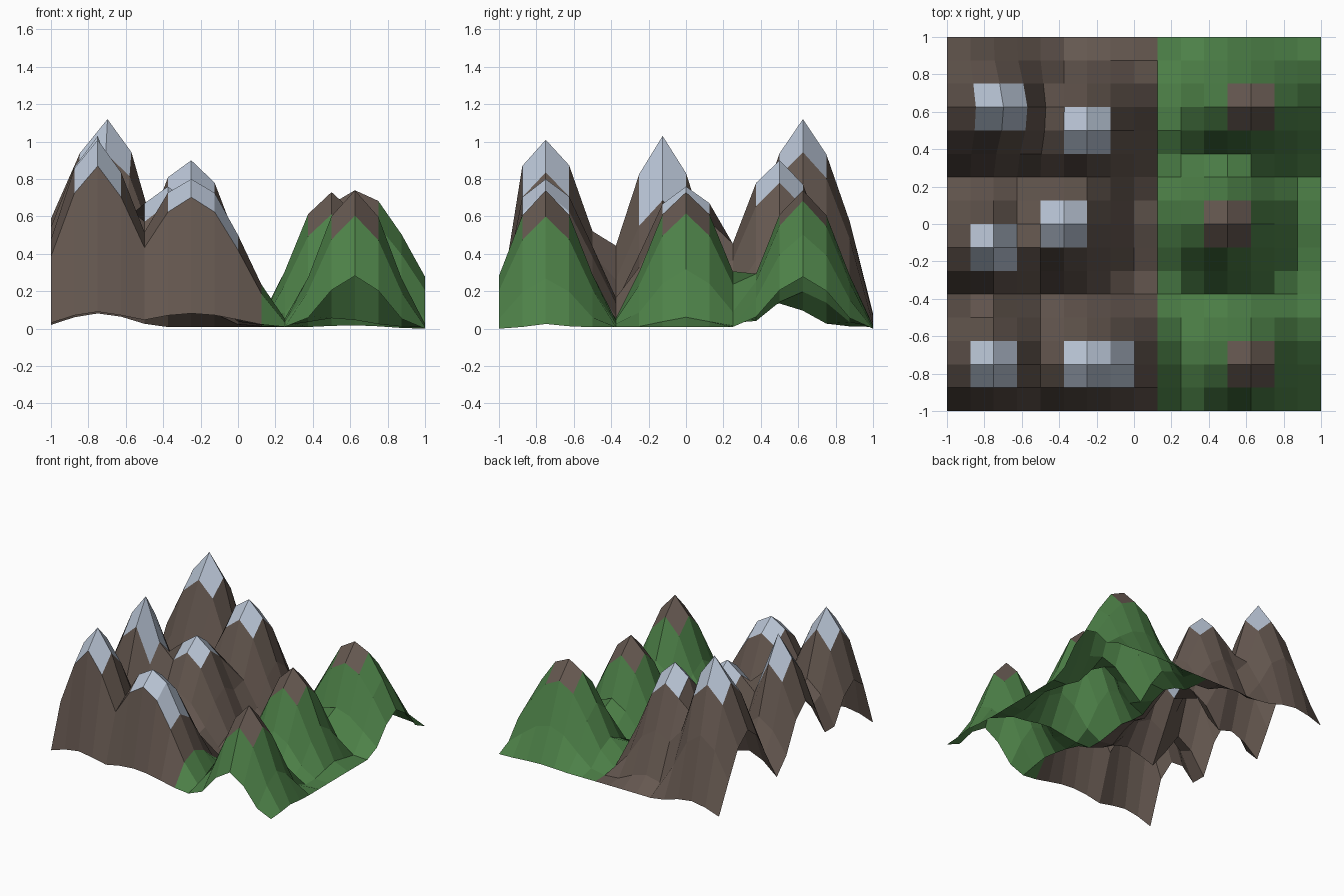
import bpy, bmesh, math

if "Cube" in bpy.data.objects:
    bpy.data.objects.remove(bpy.data.objects["Cube"])

N, STEP = 16, 0.125

# peaks: x, y, tip height, body height, left x radius, right x radius, y radius
MOUNTAINS = [
    (-0.75, 0.625, 1.12, 1.07, 0.53, 0.52, 0.52), (-0.25, 0.5, 0.90, 0.90, 0.54, 0.49, 0.48),
    (-0.75, -0.125, 1.03, 0.98, 0.53, 0.32, 0.46), (-0.375, 0.0, 0.76, 0.76, 0.5, 0.5, 0.5),
    (-0.75, -0.75, 1.01, 1.01, 0.48, 0.43, 0.5), (-0.25, -0.75, 0.80, 0.80, 0.58, 0.58, 0.52),
]
HILLS = [
    (0.625, 0.625, 0.74, 0.74, 0.56, 0.64, 0.43), (0.5, 0.0, 0.73, 0.73, 0.44, 0.45, 0.44),
    (0.625, -0.75, 0.74, 0.74, 0.42, 0.42, 0.43),
]


def bump(x, y, px, py, h, left, right, ry):
    d = math.hypot((x - px) / (left if x < px else right), (y - py) / ry)
    return h * math.cos(d * math.pi / 2) ** 2 if d < 1 else 0.0


def height(x, y):
    for px, py, tip, *_ in MOUNTAINS + HILLS:
        if abs(x - px) + abs(y - py) < 0.01:
            return tip
    vals = sorted((bump(x, y, p[0], p[1], *p[3:]) for p in MOUNTAINS + HILLS), reverse=True)
    z = vals[0] + (0.12 if x > 0.2 else 0.05) * sum(vals[1:])
    if y < -0.99 and x < 0.2:      # steep front foot of the mountains
        z *= 0.17
    if y > 0.99:
        z *= 0.4
    return z + 0.02 * (1 - (x * x + y * y) / 2)


def material(name, rgb):
    m = bpy.data.materials.new(name)
    m.diffuse_color = (*rgb, 1)
    m.use_nodes = True
    m.node_tree.nodes["Principled BSDF"].inputs["Base Color"].default_value = m.diffuse_color
    return m


def near(x, y, peaks):
    return any(abs(x - p[0]) < 0.12 and abs(y - p[1]) < 0.12 for p in peaks)


# terrain grid raised by the peaks, the tallest leaning slightly to the right
bm = bmesh.new()
grid = []
for j in range(N + 1):
    row = []
    for i in range(N + 1):
        x, y = -1 + i * STEP, -1 + j * STEP
        shift = 0.0 if abs(x) > 0.99 else bump(x, y, -0.67, 0.6, 0.058, 0.42, 0.34, 0.35)
        row.append(bm.verts.new((x + shift, y, height(x, y))))
    grid.append(row)

# cells coloured as rock, grass or snow
for j in range(N):
    for i in range(N):
        f = bm.faces.new((grid[j][i], grid[j][i + 1], grid[j + 1][i + 1], grid[j + 1][i]))
        x, y = -1 + (i + 0.5) * STEP, -1 + (j + 0.5) * STEP
        if x < 0.125:
            snow = near(x, y, MOUNTAINS) or near(x, y, [(-0.125, -0.75)])
            f.material_index = 2 if snow else 0
        else:
            f.material_index = 0 if near(x, y, HILLS) else 1

# stand on z = 0
low = min(v.co.z for v in bm.verts)
for v in bm.verts:
    v.co.z -= low

mesh = bpy.data.meshes.new("mountain_terrain")
bm.to_mesh(mesh)
bm.free()
mesh.materials.append(material("rock", (0.13, 0.097, 0.08)))
mesh.materials.append(material("grass", (0.075, 0.22, 0.065)))
mesh.materials.append(material("snow", (0.48, 0.55, 0.66)))
bpy.context.collection.objects.link(bpy.data.objects.new("mountain_terrain", mesh))
